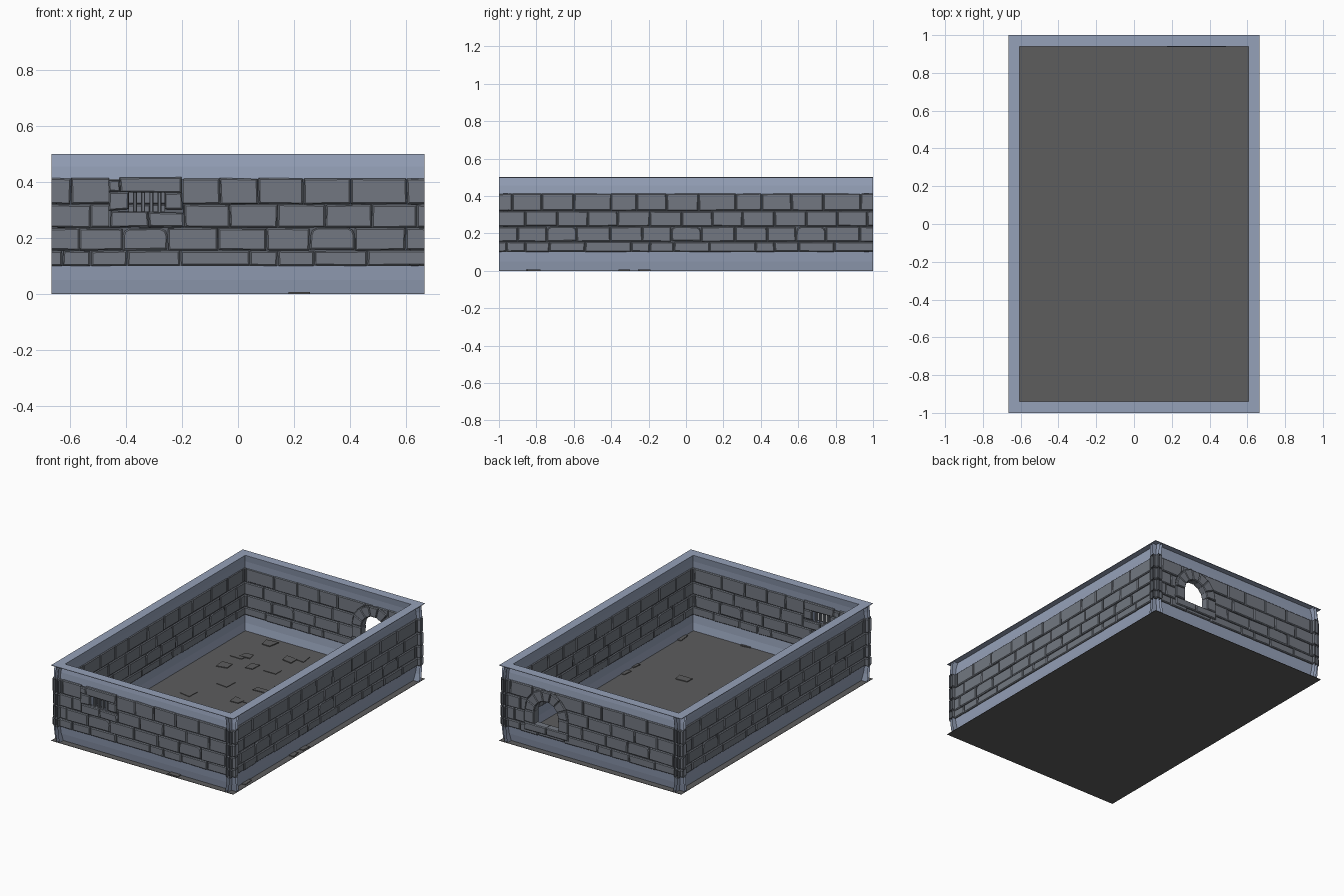
import bpy, bmesh, math, random
from mathutils import Vector

random.seed(4)
if "Cube" in bpy.data.objects:
    bpy.data.objects.remove(bpy.data.objects["Cube"], do_unlink=True)


def material(name, rgb):
    mat = bpy.data.materials.new(name)
    mat.use_nodes = True
    mat.diffuse_color = (*rgb, 1)
    mat.node_tree.nodes["Principled BSDF"].inputs["Base Color"].default_value = (*rgb, 1)
    return mat


TRIM = material("blue grey trim", (0.30, 0.355, 0.48))
BRICK = material("grey brick", (0.17, 0.187, 0.218))
MORTAR = material("dark mortar", (0.11, 0.122, 0.145))
FLOOR = material("floor grey", (0.109, 0.109, 0.11))

HALF_X, HALF_Y, HEIGHT, RIM = 0.665, 1.0, 0.5, 0.06
BRICK_LOW, BRICK_HIGH = 0.10, 0.41
MODULE = 0.6667
OVERRUN = 0.02  # walls are built long, then sliced open at both ends
INSET = 0.035   # wall centre line, measured in from the floor edge


def make_object(name, bm, mats):
    bmesh.ops.recalc_face_normals(bm, faces=bm.faces[:])
    mesh = bpy.data.meshes.new(name)
    bm.to_mesh(mesh)
    bm.free()
    for mat in mats:
        mesh.materials.append(mat)
    obj = bpy.data.objects.new(name, mesh)
    bpy.context.collection.objects.link(obj)
    return obj


def loft(bm, rings):
    """Skin a list of equal rings of points and cap both ends."""
    loops = [[bm.verts.new(p) for p in ring] for ring in rings]
    n = len(loops[0])
    for a, b in zip(loops, loops[1:]):
        for i in range(n):
            j = (i + 1) % n
            bm.faces.new((a[i], a[j], b[j], b[i]))
    bm.faces.new(loops[0])
    bm.faces.new(loops[-1])


def stone(bm, outline, t, chamfer=0.005):
    """Chamfered block: an (x, z) outline carried through the wall from -t to t."""
    pts = [Vector(p) for p in outline]
    mid = sum(pts, Vector((0, 0))) / len(pts)
    width = max(p.x for p in pts) - min(p.x for p in pts)
    tall = max(p.y for p in pts) - min(p.y for p in pts)
    fx, fz = 1 - 2 * chamfer / width, 1 - 2 * chamfer / tall
    small = [(mid.x + (p.x - mid.x) * fx, mid.y + (p.y - mid.y) * fz) for p in pts]
    steps = ((-t, small), (chamfer - t, outline), (t - chamfer, outline), (t, small))
    loft(bm, [[(x, y, z) for x, z in ring] for y, ring in steps])


def rect(x0, x1, z0, z1, wobble=0.0):
    def w():
        return random.uniform(-wobble, wobble)
    return [(x0 + w(), z0 + w()), (x1 + w(), z0 + w()), (x1 + w(), z1 + w()), (x0 + w(), z1 + w())]


# Wall core, bowed outwards (-y): centre offset, half thickness, height
PROFILE = [(0.016, 0.009, 0.001), (0.007, 0.009, 0.05), (0.002, 0.010, BRICK_LOW),
           (0.002, 0.010, BRICK_HIGH), (0.005, 0.010, 0.455), (0.012, 0.010, HEIGHT - 0.003)]


def wall_core(name, half):
    bm = bmesh.new()
    end = half + OVERRUN
    section = [(c - t, z) for c, t, z in PROFILE] + [(c + t, z) for c, t, z in reversed(PROFILE)]
    loft(bm, [[(x, y, z) for y, z in section] for x in (-end, end)])
    for f in bm.faces:
        if len(f.verts) == 4:
            z = f.calc_center_median().z
            f.material_index = int(abs(z - (BRICK_LOW + BRICK_HIGH) / 2) < 0.01)
    return make_object(name, bm, [TRIM, MORTAR])


# Brick courses: bottom, top, and joint positions within one repeating module
COURSES = [(0.100, 0.155, (0.04, 0.14, 0.27, 0.46)),
           (0.155, 0.236, (0.10, 0.255, 0.415, 0.595)),
           (0.236, 0.320, (0.14, 0.31, 0.475, 0.635)),
           (0.320, 0.414, (0.07, 0.23, 0.40, 0.60))]


def wall_bricks(name, half):
    bm = bmesh.new()
    gap = 0.0015
    end = half + OVERRUN
    for row, (z0, z1, joints) in enumerate(COURSES):
        xs = [-half + m * MODULE + j for m in range(round(2 * half / MODULE)) for j in joints]
        xs = [-end] + xs + [end]
        for x0, x1 in zip(xs, xs[1:]):
            outline = rect(x0 + gap, x1 - gap, z0 + gap, z1 - gap, 0.002)
            # One worn brick per module has rounded upper corners
            if row == 1 and abs((x0 + half) % MODULE - joints[1]) < 0.01:
                a, b, c, d = outline
                outline = [a, b, (c[0], c[1] - 0.026), (c[0] - 0.006, c[1] - 0.008),
                           (c[0] - 0.022, c[1]), (d[0] + 0.022, d[1]),
                           (d[0] + 0.006, d[1] - 0.008), (d[0], d[1] - 0.026)]
            stone(bm, outline, 0.018 + random.uniform(-0.002, 0.002))
    return make_object(name, bm, [BRICK])


def cut(obj, outline):
    """Cut an (x, z) outline straight through an object."""
    bm = bmesh.new()
    loft(bm, [[(x, y, z) for x, z in outline] for y in (-0.2, 0.2)])
    cutter = make_object("cutter", bm, [BRICK])
    cutter.hide_render = True
    mod = obj.modifiers.new("opening", "BOOLEAN")
    mod.operation, mod.solver, mod.object = "DIFFERENCE", "EXACT", cutter
    bpy.context.view_layer.update()
    result = obj.evaluated_get(bpy.context.evaluated_depsgraph_get())
    mesh = bpy.data.meshes.new_from_object(result)
    obj.modifiers.clear()
    obj.data = mesh
    bpy.data.objects.remove(cutter, do_unlink=True)


def open_ends(obj, half):
    """Slice both ends of a wall, leaving them hollow so crossing walls show fully."""
    bm = bmesh.new()
    bm.from_mesh(obj.data)
    for side in (-1, 1):
        bmesh.ops.bisect_plane(bm, geom=bm.verts[:] + bm.edges[:] + bm.faces[:],
                               plane_co=(side * half, 0, 0), plane_no=(side, 0, 0),
                               clear_outer=True)
    bm.to_mesh(obj.data)
    bm.free()


def arch(cx, spring, radius, base, steps=12):
    curve = [(cx + radius * math.cos(math.pi * i / steps),
              spring + radius * math.sin(math.pi * i / steps)) for i in range(steps + 1)]
    return curve + [(cx - radius, base), (cx + radius, base)]


# Barred window: frame stones and bars
def barred_window():
    bm = bmesh.new()
    for box in ((-0.42, -0.20, 0.362, 0.414), (-0.46, -0.422, 0.366, 0.408),
                (-0.46, -0.388, 0.30, 0.362), (-0.262, -0.20, 0.30, 0.36),
                (-0.455, -0.32, 0.24, 0.297), (-0.316, -0.195, 0.24, 0.29)):
        stone(bm, rect(*box, 0.003), 0.026)
    for i in range(4):
        x = -0.367 + i * 0.029
        stone(bm, rect(x - 0.007, x + 0.007, 0.28, 0.37), 0.01, 0.003)
    return make_object("barred_window", bm, [BRICK])


# Arched window: wedge stones, jambs and sill
ARCH_X, SPRING, R_IN, R_OUT = -0.33, 0.253, 0.088, 0.16


def arched_window():
    bm = bmesh.new()
    count = 7
    for i in range(count):
        a, b = (math.pi * (i + k) / count for k in (0.02, 0.98))
        r = R_OUT + random.uniform(-0.005, 0.003)
        stone(bm, [(ARCH_X + q * math.cos(t), SPRING + q * math.sin(t))
                   for q, t in ((R_IN, a), (r, a), (r, b), (R_IN, b))], 0.027)
    for side in (-1, 1):
        xs = sorted((ARCH_X + side * R_IN, ARCH_X + side * R_OUT))
        stone(bm, rect(*xs, 0.172, 0.251, 0.002), 0.027)
        xs = sorted((ARCH_X + side * 0.001, ARCH_X + side * R_OUT))
        stone(bm, rect(*xs, 0.122, 0.17, 0.002), 0.027)
    return make_object("arched_window", bm, [BRICK])


# Four walls, each with its own core and bricks
for side, half, place, turn in (("front", HALF_X, (0, INSET - HALF_Y), 0),
                                ("back", HALF_X, (0, HALF_Y - INSET), 180),
                                ("right", HALF_Y, (HALF_X - INSET, 0), 90),
                                ("left", HALF_Y, (INSET - HALF_X, 0), -90)):
    core = wall_core(side + "_wall", half)
    bricks = wall_bricks(side + "_bricks", half)
    parts = [core, bricks]
    if side == "front":
        cut(core, rect(-0.388, -0.262, 0.295, 0.362))
        cut(bricks, rect(-0.46, -0.196, 0.24, 0.43))
        parts.append(barred_window())
    elif side == "back":
        cut(core, arch(ARCH_X, SPRING, R_IN + 0.003, 0.168))
        cut(bricks, arch(ARCH_X, SPRING, R_OUT, 0.122))
        parts.append(arched_window())
    open_ends(core, half)
    open_ends(bricks, half)
    for part in parts:
        part.location = (*place, 0)
        part.rotation_euler.z = math.radians(turn)

# Flat rim plate overhanging the walls
bm = bmesh.new()
for s in (-1, 1):
    for plate in (rect(-HALF_X, HALF_X, *sorted((s * HALF_Y, s * (HALF_Y - RIM)))),
                  rect(*sorted((s * HALF_X, s * (HALF_X - RIM))), RIM - HALF_Y, HALF_Y - RIM)):
        loft(bm, [[(x, y, z) for x, y in plate] for z in (HEIGHT - 0.003, HEIGHT)])
make_object("rim", bm, [TRIM])

# Floor slab with scattered low paving stones
bm = bmesh.new()
loft(bm, [[(x, y, z) for x, y in rect(-HALF_X, HALF_X, -HALF_Y, HALF_Y)] for z in (0, 0.002)])
make_object("floor", bm, [FLOOR])

bm = bmesh.new()
spots = [(0.22, -0.96), (0.62, -0.33), (0.62, -0.22), (0.62, -0.82),
         (-0.39, 0.65), (-0.1, 0.81), (-0.38, 0.87), (-0.14, 0.57), (0.04, 0.42),
         (-0.04, 0.3), (-0.27, 0.26), (-0.38, 0.02), (0.33, 0.67), (-0.2, -0.6), (-0.3, -0.7)]
spots += [(random.uniform(-0.48, 0.48), random.uniform(-0.85, 0.85)) for _ in range(12)]
for x, y in spots:
    w, d = random.uniform(0.03, 0.045), random.uniform(0.026, 0.038)
    outline = [(min(x + px, HALF_X - 0.001), max(y + py, 0.001 - HALF_Y))
               for px, py in rect(-w, w, -d, d, 0.01)]
    top = random.uniform(0.005, 0.008)
    loft(bm, [[(px, py, z) for px, py in outline] for z in (0.001, top)])
make_object("paving_stones", bm, [FLOOR])
